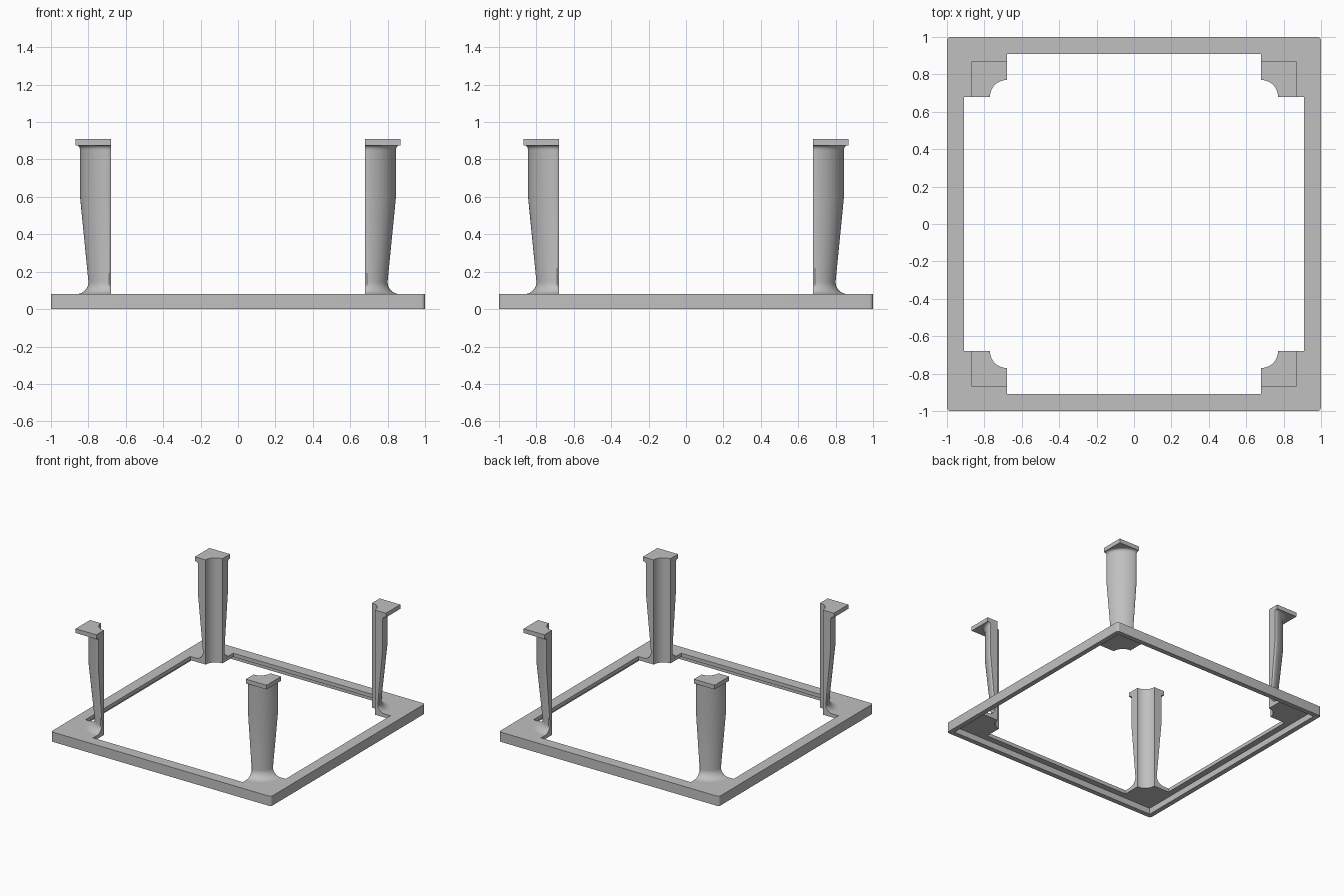
import bpy, bmesh
from math import cos, sin, radians, pi

cube = bpy.data.objects.get("Cube")
if cube:
    bpy.data.objects.remove(cube)

IN = 0.68        # inner faces of the legs
GROOVE = 0.09    # radius of the quarter-round groove
OPEN = 0.91      # half width of the frame opening
TOP = 0.08       # top of the frame
FLANGE = 0.05    # underside of the thin flange

grey = bpy.data.materials.new("plain grey")
grey.use_nodes = True
colour = (0.53, 0.53, 0.53, 1)
grey.diffuse_color = colour
grey.node_tree.nodes["Principled BSDF"].inputs["Base Color"].default_value = colour


def arc(cx, cy, r, a, b, steps):
    """Points on a circle from angle a to angle b, in degrees."""
    angles = [radians(a + (b - a) * i / steps) for i in range(steps + 1)]
    return [(cx + r * cos(t), cy + r * sin(t)) for t in angles]


def four_times(points):
    """Repeat one corner's outline round the centre."""
    out = []
    for k in range(4):
        c, s = round(cos(k * pi / 2)), round(sin(k * pi / 2))
        out += [(x * c - y * s, x * s + y * c) for x, y in points]
    return out


def add_loop(bm, points, z):
    return [bm.verts.new((x, y, z)) for x, y in points]


def bridge(bm, a, b):
    for i in range(len(a)):
        j = (i + 1) % len(a)
        bm.faces.new((a[i], a[j], b[j], b[i]))


def ring_fill(bm, *loops):
    """Fill the flat ring between two outlines."""
    edges = []
    for lp in loops:
        for i, v in enumerate(lp):
            w = lp[(i + 1) % len(lp)]
            edges.append(bm.edges.get((v, w)) or bm.edges.new((v, w)))
    bmesh.ops.triangle_fill(bm, edges=edges, use_beauty=True)


def finish(bm, name, mirror=False):
    bmesh.ops.recalc_face_normals(bm, faces=bm.faces)
    mesh = bpy.data.meshes.new(name)
    bm.to_mesh(mesh)
    bm.free()
    mesh.materials.append(grey)
    obj = bpy.data.objects.new(name, mesh)
    bpy.context.collection.objects.link(obj)
    if mirror:
        mod = obj.modifiers.new("four corners", 'MIRROR')
        mod.use_axis = (True, True, False)
        mod.use_mirror_merge = False
    bpy.ops.object.select_all(action='DESELECT')
    obj.select_set(True)
    bpy.context.view_layer.objects.active = obj
    bpy.ops.object.shade_smooth_by_angle(angle=radians(35))


def loft(name, sections):
    """Skin a stack of outlines given as (height, points)."""
    bm = bmesh.new()
    loops = [add_loop(bm, pts, z) for z, pts in sections]
    for a, b in zip(loops, loops[1:]):
        bridge(bm, a, b)
    bm.faces.new(loops[0])
    bm.faces.new(loops[-1])
    finish(bm, name, mirror=True)


groove = arc(IN, IN, GROOVE, 0, 90, 12)

# Base frame: deep outer rim with a thin flange and wider corner pads
outer = four_times(arc(0.98, 0.98, 0.02, 0, 90, 5))
opening = four_times([(OPEN, IN)] + groove + [(IN, OPEN)])
rim = four_times([(0.96, 0.96)])
bm = bmesh.new()
outer_low, outer_top = add_loop(bm, outer, 0), add_loop(bm, outer, TOP)
open_top, open_low = add_loop(bm, opening, TOP), add_loop(bm, opening, FLANGE)
rim_top, rim_low = add_loop(bm, rim, FLANGE), add_loop(bm, rim, 0)
bridge(bm, outer_low, outer_top)
bridge(bm, open_top, open_low)
bridge(bm, rim_top, rim_low)
ring_fill(bm, outer_top, open_top)
ring_fill(bm, open_low, rim_top)
ring_fill(bm, rim_low, outer_low)
finish(bm, "base_frame")


# Legs: grooved quarter-round posts, tapered, with a flared foot and neck
def leg_section(r):
    ease = 0.006   # softened outer edges
    start = [(IN + r - ease, IN)]
    end = [(IN, IN + r - ease)]
    return start + arc(IN, IN, r, 4, 86, 20) + end + groove[::-1]


foot = [(TOP + 0.065 * (1 - sin(t)), 0.12 + 0.065 * (1 - cos(t)))
        for t in [radians(90 - 15 * i) for i in range(7)]]
neck = [(0.85 + 0.025 * sin(t), 0.165 + 0.018 * (1 - cos(t)))
        for t in [radians(18 * i) for i in range(6)]]
profile = foot + [(0.6, 0.165)] + neck
loft("legs", [(z, leg_section(r)) for z, r in profile])

# Square caps with the groove cut through the inner corner
FAR = 0.868
cap = [(FAR, IN), (FAR, FAR), (IN, FAR)] + groove[::-1]
loft("leg_caps", [(0.875, cap), (0.91, cap)])
